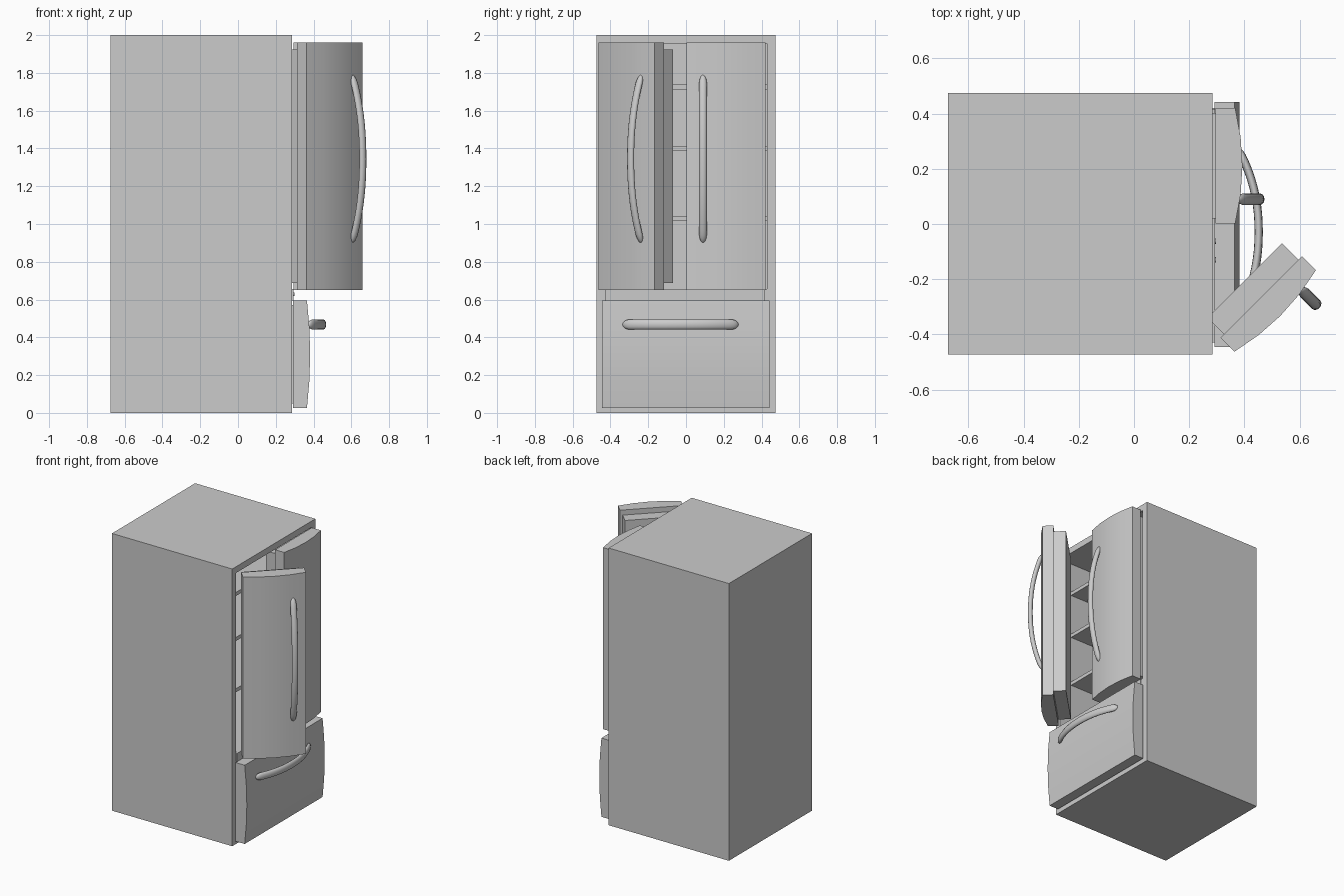
import bpy
import bmesh
import math
from mathutils import Vector

cube = bpy.data.objects.get("Cube")
if cube:
    bpy.data.objects.remove(cube)

grey = bpy.data.materials.new("appliance_grey")
grey.use_nodes = True
colour = (0.6, 0.6, 0.6, 1)
grey.diffuse_color = colour
grey.node_tree.nodes["Principled BSDF"].inputs["Base Color"].default_value = colour


def finish(bm, name, smooth=None):
    bmesh.ops.recalc_face_normals(bm, faces=bm.faces)
    mesh = bpy.data.meshes.new(name)
    bm.to_mesh(mesh)
    bm.free()
    mesh.materials.append(grey)
    obj = bpy.data.objects.new(name, mesh)
    bpy.context.collection.objects.link(obj)
    if smooth:
        bpy.ops.object.select_all(action='DESELECT')
        obj.select_set(True)
        bpy.context.view_layer.objects.active = obj
        bpy.ops.object.shade_smooth_by_angle(angle=math.radians(smooth))
    return obj


def box_mesh(lo, hi):
    bm = bmesh.new()
    bmesh.ops.create_cube(bm, size=1)
    for v in bm.verts:
        v.co = Vector([(hi[i] if v.co[i] > 0 else lo[i]) for i in range(3)])
    return bm


def prism(name, frame, profile, w0, w1, smooth=None):
    """Extrude a (u, n) profile from w0 to w1 in a local frame."""
    o, u, n, w = frame
    bm = bmesh.new()
    rings = [[bm.verts.new(o + u * a + n * b + w * c) for a, b in profile]
             for c in (w0, w1)]
    count = len(profile)
    bm.faces.new(rings[0])
    bm.faces.new(rings[1])
    for i in range(count):
        j = (i + 1) % count
        bm.faces.new((rings[0][i], rings[0][j], rings[1][j], rings[1][i]))
    return finish(bm, name, smooth)


def bowed(length, edge, bow, steps=4):
    """Flat back with a gently curved front."""
    front = [(length * i / steps, edge + bow * (1 - (2 * i / steps - 1) ** 2))
             for i in range(steps, -1, -1)]
    return [(0, 0), (length, 0)] + front


def handle(name, start, end, out, side, rise, thick, wide, steps=28, sides=12):
    """Bowed bar with an oval section and rounded ends."""
    bm = bmesh.new()
    rings = []
    along = (end - start).normalized()
    span = (end - start).length
    for i in range(steps + 1):
        t = 0.5 - 0.5 * math.cos(math.pi * i / steps)
        k = 2 * t - 1
        centre = start.lerp(end, t) + out * rise * (1 - abs(k) ** 2.2)
        slope = -rise * 4.4 / span * abs(k) ** 1.2 * (1 if k > 0 else -1)
        normal = (out - along * slope).normalized()
        gap = min(t, 1 - t) / 0.06
        s = 1 if gap >= 1 else max(0.15, math.sqrt(1 - (1 - gap) ** 2))
        rings.append([bm.verts.new(
            centre + normal * thick * s * math.cos(a) + side * wide * s * math.sin(a))
            for a in (2 * math.pi * j / sides for j in range(sides))])
    for r, q in zip(rings, rings[1:]):
        for j in range(sides):
            m = (j + 1) % sides
            bm.faces.new((r[j], r[m], q[m], q[j]))
    bm.faces.new(rings[0])
    bm.faces.new(rings[-1])
    finish(bm, name, 60)


# Cabinet with the open upper compartment
FRONT, BACK = 0.285, -0.55
bm = box_mesh((-0.675, -0.473, 0), (FRONT, 0.475, 2))
bm.faces.ensure_lookup_table()
mouth = max(bm.faces, key=lambda f: f.calc_center_median().x)
bmesh.ops.inset_individual(bm, faces=[mouth], thickness=0.03)
for v in mouth.verts:
    v.co.y = 0.43 if v.co.y > 0 else -0.43
    v.co.z = 1.955 if v.co.z > 1 else 0.655
deep = bmesh.ops.extrude_discrete_faces(bm, faces=[mouth])["faces"][0]
for v in deep.verts:
    v.co.x = BACK
finish(bm, "cabinet")

# Shelves
for i, z in enumerate((1.03, 1.4, 1.725)):
    finish(box_mesh((BACK, -0.43, z - 0.013), (0.19, 0.43, z + 0.013)), f"shelf_{i + 1}")

# Rail between the compartments, with its screw heads
finish(box_mesh((0.25, -0.43, 0.595), (0.293, 0.415, 0.655)), "middle_rail")
for i, y in enumerate((-0.13, -0.062, 0.058, 0.125)):
    ring = [(0.01 * math.cos(a), 0.01 * math.sin(a))
            for a in (math.pi * k / 6 for k in range(12))]
    frame = (Vector((0.29, y, 0.628)), Vector((0, 1, 0)), Vector((0, 0, 1)), Vector((1, 0, 0)))
    prism(f"screw_{i + 1}", frame, ring, 0, 0.008, 40)

# Doors: one closed, one swung open, in frames of along, outward, up
UP = Vector((0, 0, 1))
r = math.sqrt(0.5)
doors = {
    "left_door": (Vector((0.295, 0.42, 0)), Vector((0, -1, 0)), Vector((1, 0, 0)), UP),
    "right_door": (Vector((0.313, -0.412, 0)), Vector((r, r, 0)), Vector((r, -r, 0)), UP),
}
for name, frame in doors.items():
    o, u, n, w = frame
    prism(name, frame, bowed(0.418, 0.072, 0.026), 0.65, 1.96, 30)
    liner = [(0.018, -0.084), (0.4, -0.084), (0.4, 0), (0.018, 0)]
    prism(name + "_liner", frame, liner, 0.688, 1.923)
    base = o + u * 0.33 + n * 0.082
    handle(name + "_handle", base + w * 0.9, base + w * 1.79, n, u, 0.08, 0.016, 0.021)

# Freezer drawer
frame = (Vector((0.292, 0, 0.027)), UP, Vector((1, 0, 0)), Vector((0, 1, 0)))
prism("drawer_front", frame, bowed(0.568, 0.073, 0.017), -0.445, 0.443, 30)
finish(box_mesh((0.25, -0.42, 0.05), (0.295, 0.42, 0.57)), "drawer_liner")
handle("drawer_handle", Vector((0.375, -0.335, 0.468)), Vector((0.375, 0.277, 0.468)),
       Vector((1, 0, 0)), UP, 0.077, 0.015, 0.027)
